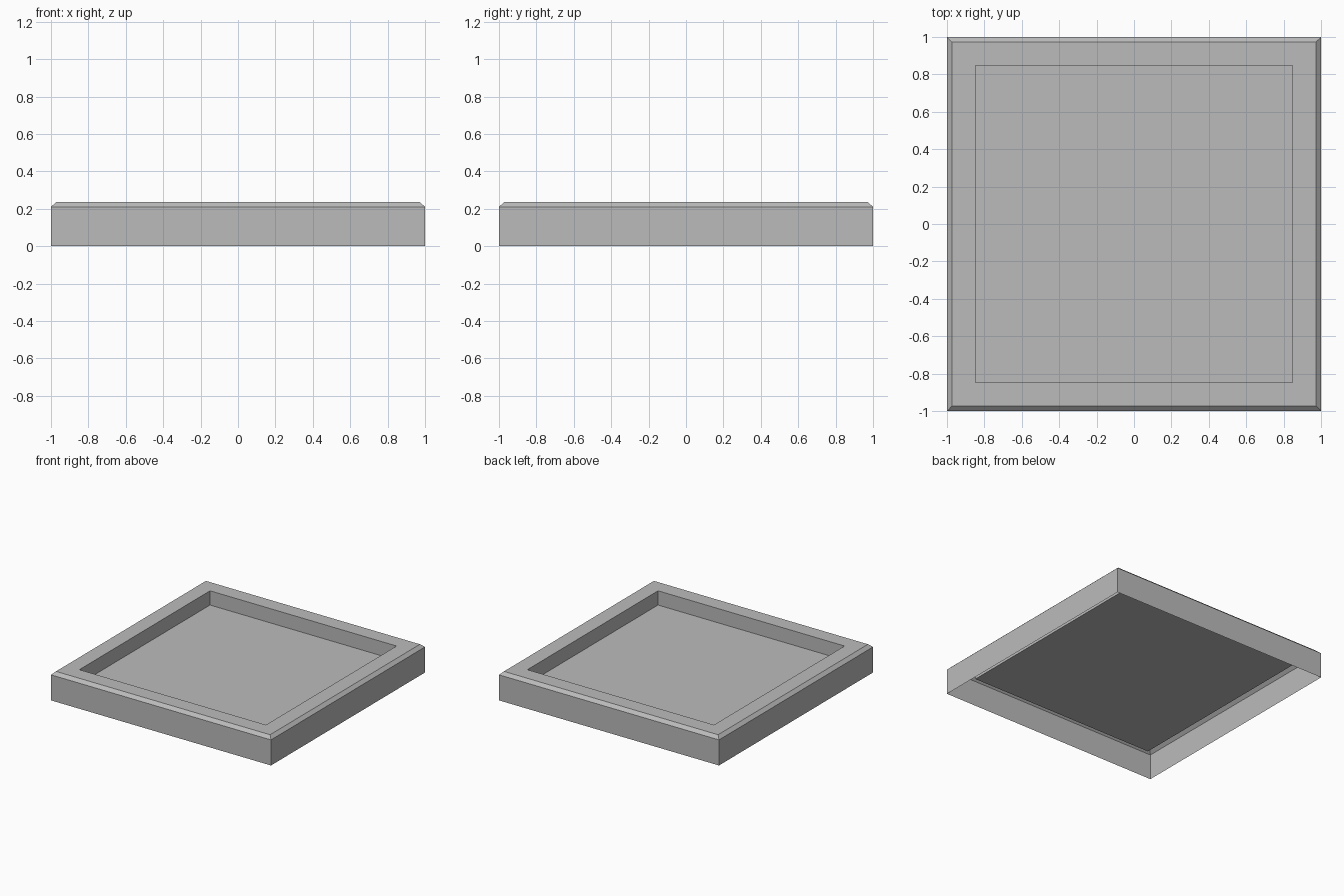
import bpy
import bmesh

# Remove the default object
cube = bpy.data.objects.get("Cube")
if cube:
    bpy.data.objects.remove(cube, do_unlink=True)

# Single flat grey
grey = bpy.data.materials.new("plain_grey")
grey.use_nodes = True
colour = (0.5, 0.5, 0.5, 1)
grey.diffuse_color = colour
grey.node_tree.nodes["Principled BSDF"].inputs["Base Color"].default_value = colour

# Section of the open-bottomed shell as (half width, height):
# outer wall, chamfer, flat rim, recess wall
section = [(1, 0), (1, 0.21), (0.973, 0.235), (0.848, 0.235), (0.848, 0.118)]
corners = [(-1, -1), (1, -1), (1, 1), (-1, 1)]

bm = bmesh.new()
rings = [[bm.verts.new((x * half, y * half, z)) for x, y in corners]
         for half, z in section]
for low, high in zip(rings, rings[1:]):
    for i in range(4):
        j = (i + 1) % 4
        bm.faces.new((low[i], low[j], high[j], high[i]))

# Recess floor
bm.faces.new(rings[-1])

mesh = bpy.data.meshes.new("square_tray")
bm.to_mesh(mesh)
bm.free()
mesh.materials.append(grey)
tray = bpy.data.objects.new("square_tray", mesh)
bpy.context.collection.objects.link(tray)
